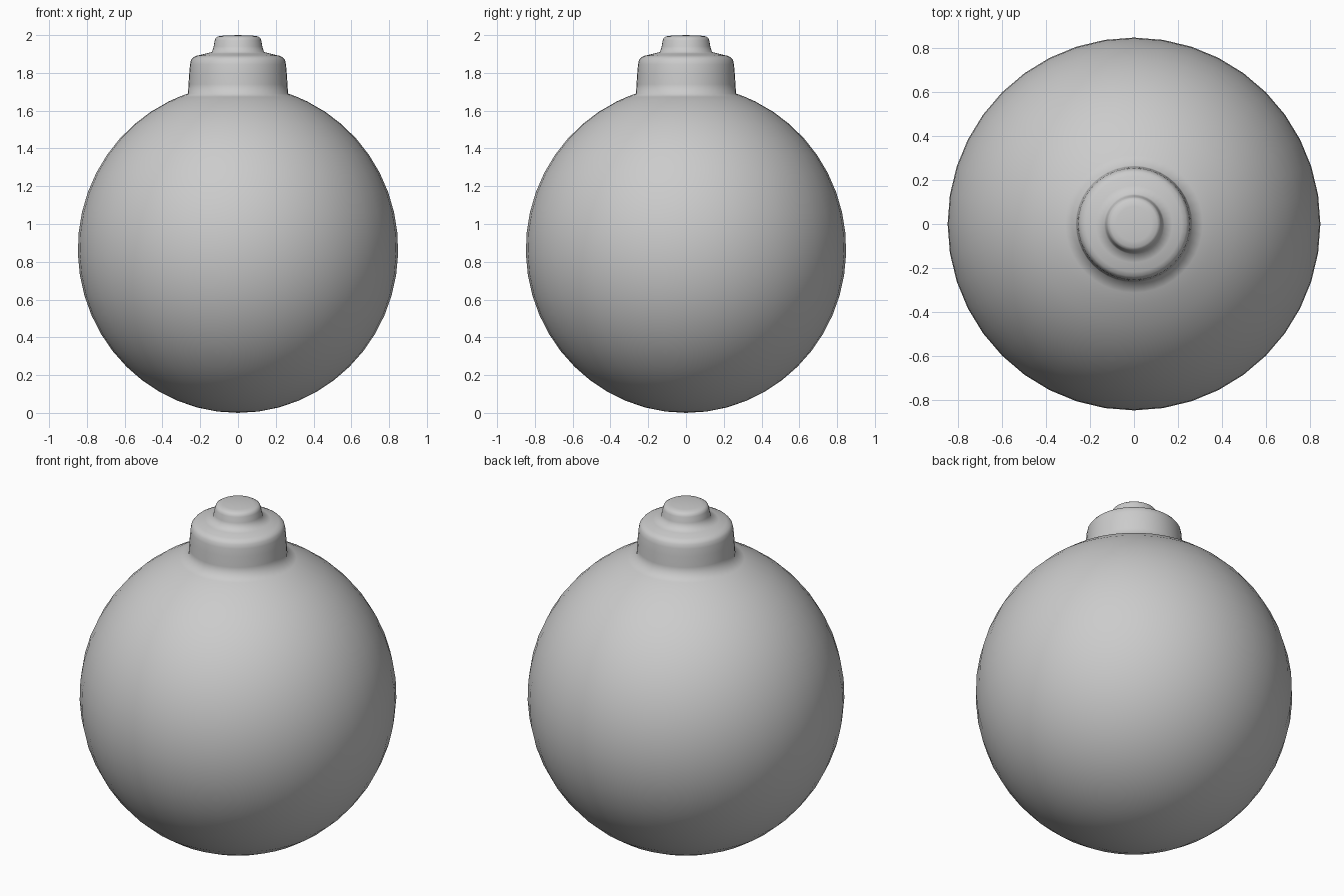
import bpy, bmesh, math

if "Cube" in bpy.data.objects:
    bpy.data.objects.remove(bpy.data.objects["Cube"])

SEGMENTS = 40
RADIUS, HALF_HEIGHT = 0.848, 0.867

# Round body profile, from the bottom pole up to the neck
neck_angle = math.acos(0.265 / RADIUS)
steps = 22
profile = []
for i in range(steps + 1):
    a = -math.pi / 2 + (neck_angle + math.pi / 2) * i / steps
    profile.append((RADIUS * math.cos(a), HALF_HEIGHT + HALF_HEIGHT * math.sin(a)))
profile[0] = (0.0, 0.0)
a = neck_angle - 0.06
profile.insert(-1, (RADIUS * math.cos(a), HALF_HEIGHT + HALF_HEIGHT * math.sin(a)))

# Stepped cap profile
profile += [(0.262, 1.74), (0.258, 1.80), (0.254, 1.845), (0.249, 1.868),
            (0.238, 1.882), (0.218, 1.891), (0.175, 1.901), (0.137, 1.911),
            (0.129, 1.94), (0.123, 1.972), (0.118, 1.985), (0.106, 1.993),
            (0.08, 1.997), (0.0, 2.0)]

# Revolve the whole outline into one closed surface
bm = bmesh.new()
verts = [bm.verts.new((r, 0, z)) for r, z in profile]
edges = [bm.edges.new(pair) for pair in zip(verts, verts[1:])]
bmesh.ops.spin(bm, geom=verts + edges, cent=(0, 0, 0), axis=(0, 0, 1),
               angle=math.tau, steps=SEGMENTS, use_duplicate=False)
bmesh.ops.remove_doubles(bm, verts=bm.verts[:], dist=0.0005)
bmesh.ops.recalc_face_normals(bm, faces=bm.faces[:])
for face in bm.faces:
    face.smooth = True

mesh = bpy.data.meshes.new("round_body_with_cap")
bm.to_mesh(mesh)
bm.free()
body = bpy.data.objects.new("round_body_with_cap", mesh)
bpy.context.collection.objects.link(body)
